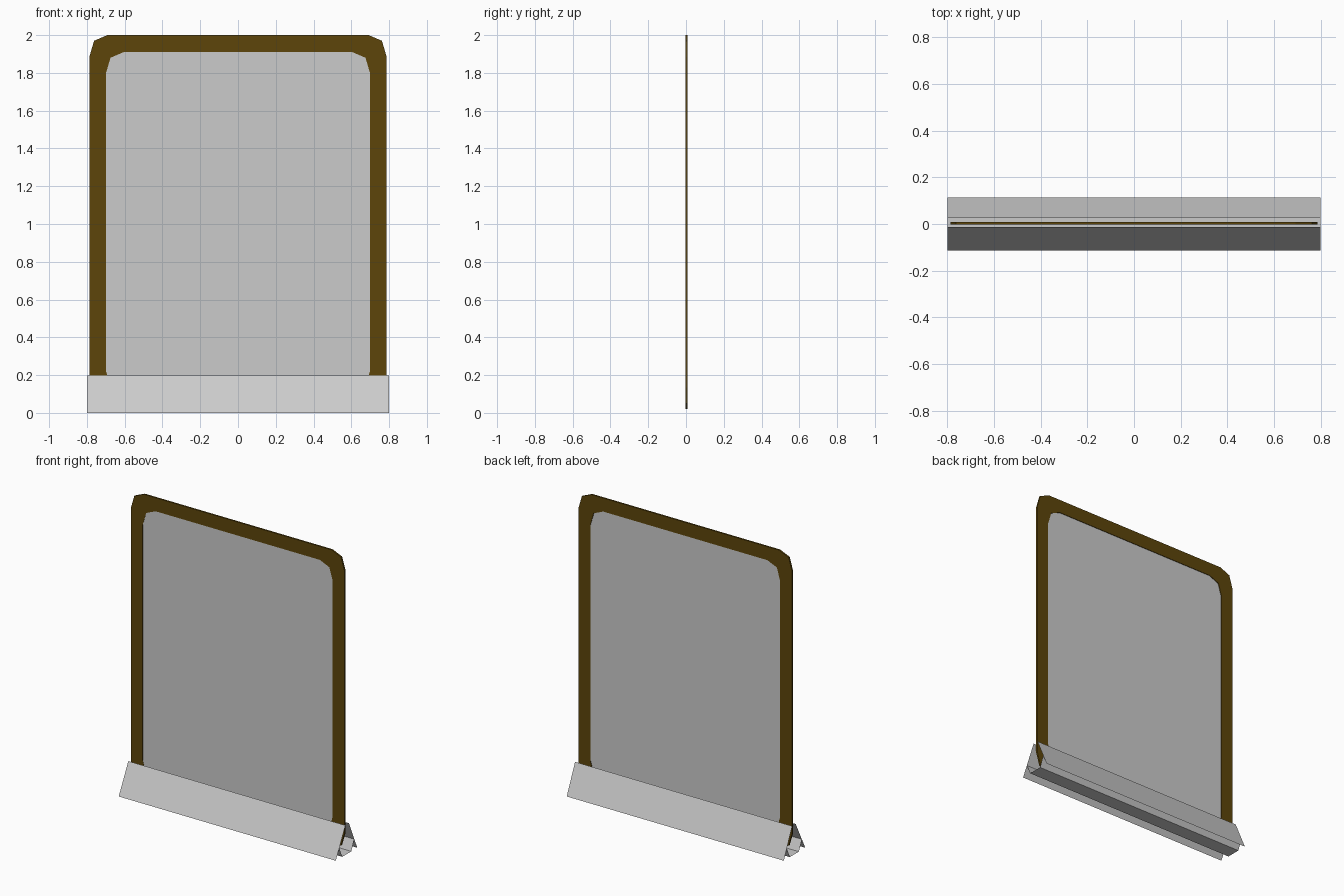
import bpy
import bmesh

if "Cube" in bpy.data.objects:
    bpy.data.objects.remove(bpy.data.objects["Cube"])


def make_object(name, bm, mat=None):
    mesh = bpy.data.meshes.new(name)
    bm.to_mesh(mesh)
    bm.free()
    obj = bpy.data.objects.new(name, mesh)
    bpy.context.collection.objects.link(obj)
    if mat:
        mesh.materials.append(mat)
    return obj


def clipped_rect(half_w, z0, z1):
    """Rectangle outline with two-step rounded corners, in the xz plane."""
    corner = [(0.0, 0.115), (0.025, 0.03), (0.095, 0.0)]
    pts = []
    for sx, sz in ((-1, 1), (1, 1), (1, -1), (-1, -1)):
        arc = [(sx * (half_w - dx), z1 - dz if sz > 0 else z0 + dz) for dx, dz in corner]
        pts += arc if sx * sz < 0 else arc[::-1]
    return pts


outer = clipped_rect(0.787, 0.02, 2.0)
inner = clipped_rect(0.70, 0.11, 1.91)
FRONT, BACK = -0.003, 0.008

# Brown rim around the board
brown = bpy.data.materials.new("brown")
brown.diffuse_color = (0.11, 0.06, 0.003, 1)
brown.use_nodes = True
brown.node_tree.nodes["Principled BSDF"].inputs["Base Color"].default_value = brown.diffuse_color
bm = bmesh.new()
rings = [[bm.verts.new((x, y, z)) for x, z in pts]
         for pts, y in ((outer, FRONT), (inner, FRONT), (inner, BACK), (outer, BACK))]
n = len(outer)
for k in range(4):
    a, b = rings[k], rings[(k + 1) % 4]
    for i in range(n):
        j = (i + 1) % n
        bm.faces.new((a[i], a[j], b[j], b[i]))
bmesh.ops.recalc_face_normals(bm, faces=bm.faces)
make_object("board_frame", bm, brown)

# Grey panel inside the rim
bm = bmesh.new()
face = bm.faces.new([bm.verts.new((x, FRONT + 0.001, z)) for x, z in inner])
ext = bmesh.ops.extrude_face_region(bm, geom=[face])
bmesh.ops.translate(bm, vec=(0, 0.006, 0),
                    verts=[v for v in ext["geom"] if isinstance(v, bmesh.types.BMVert)])
bmesh.ops.recalc_face_normals(bm, faces=bm.faces)
make_object("board_panel", bm)


def sheet(name, profile, half_len=0.8):
    """Folded thin sheet: a yz profile swept along x."""
    bm = bmesh.new()
    rows = [[bm.verts.new((s * half_len, y, z)) for s in (-1, 1)] for y, z in profile]
    for a, b in zip(rows, rows[1:]):
        bm.faces.new((a[0], a[1], b[1], b[0]))
    return make_object(name, bm)


# Folded base: sloping skirts and a trough holding the board
sheet("front_skirt", [(-0.012, 0.197), (-0.113, 0.0)])
sheet("back_skirt", [(0.113, 0.0), (0.025, 0.197)])
sheet("base_trough", [(0.08, 0.07), (0.05, 0.0), (-0.045, 0.0), (-0.077, 0.07)])
